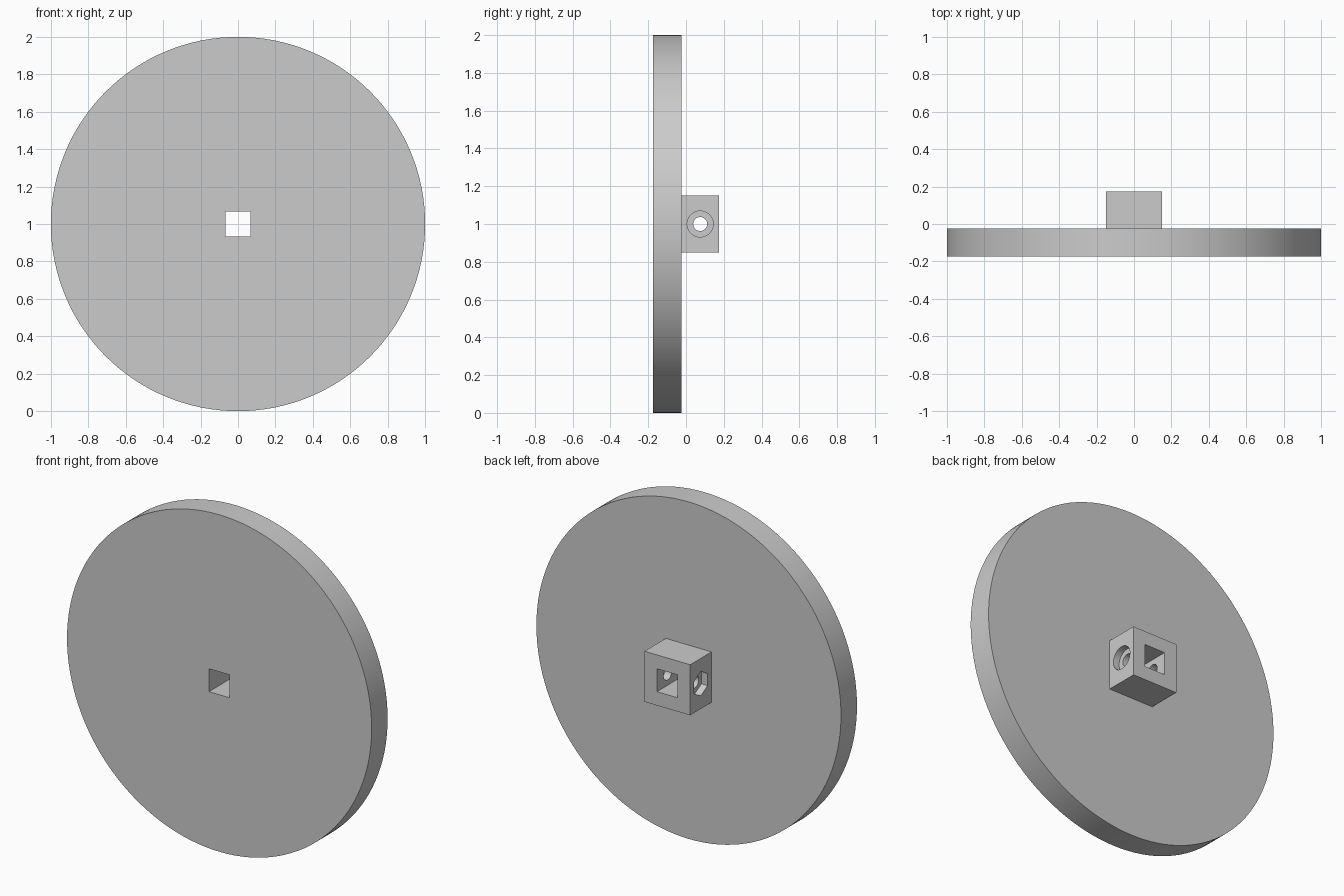
import bpy
import bmesh
from math import pi, radians
from mathutils import Matrix, Vector

cube = bpy.data.objects.get("Cube")
if cube:
    bpy.data.objects.remove(cube, do_unlink=True)

grey = bpy.data.materials.new("plain grey")
grey.use_nodes = True
color = (0.6, 0.6, 0.6, 1)
grey.diffuse_color = color
grey.node_tree.nodes["Principled BSDF"].inputs["Base Color"].default_value = color

CENTRE_Z = 1.0
HUB_Y = 0.075


def finish(name, bm):
    mesh = bpy.data.meshes.new(name)
    bm.to_mesh(mesh)
    bm.free()
    mesh.materials.append(grey)
    obj = bpy.data.objects.new(name, mesh)
    bpy.context.collection.objects.link(obj)
    return obj


def box(name, size, y):
    bm = bmesh.new()
    bmesh.ops.create_cube(bm, size=1)
    bmesh.ops.scale(bm, vec=Vector(size), verts=bm.verts)
    bmesh.ops.translate(bm, vec=(0, y, CENTRE_Z), verts=bm.verts)
    return finish(name, bm)


def prism(name, radius, length, sides, axis, x, y):
    """Cylinder or hexagon lying along the x or y axis."""
    bm = bmesh.new()
    bmesh.ops.create_cone(bm, cap_ends=True, segments=sides,
                          radius1=radius, radius2=radius, depth=length)
    turn = Matrix.Rotation(pi / 2, 4, "Y" if axis == "x" else "X")
    if axis == "x" and sides == 6:  # point of the hexagon upward
        corner = max((turn @ v.co).z for v in bm.verts)
        if corner < radius * 0.95:
            turn = turn @ Matrix.Rotation(pi / 6, 4, "Z")
    bm.transform(Matrix.Translation((x, y, CENTRE_Z)) @ turn)
    return finish(name, bm)


def cut(target, cutters):
    for cutter in cutters:
        mod = target.modifiers.new(cutter.name, "BOOLEAN")
        mod.operation = "DIFFERENCE"
        mod.solver = "EXACT"
        mod.object = cutter
    bpy.context.view_layer.update()
    graph = bpy.context.evaluated_depsgraph_get()
    mesh = bpy.data.meshes.new_from_object(target.evaluated_get(graph))
    target.modifiers.clear()
    target.data = mesh


# Wheel disc and the square hub block behind it
disc = prism("wheel_disc", 1.0, 0.15, 128, "y", 0, -0.1)
hub = box("hub_block", (0.3, 0.2, 0.3), HUB_Y)

# Square axle channel, screw hole, round head recess and hexagonal nut recess
axle = box("axle_cutter", (0.136, 1, 0.136), 0)
screw = prism("screw_cutter", 0.037, 0.6, 32, "x", 0, HUB_Y)
head = prism("head_cutter", 0.069, 0.1, 48, "x", 0.16, HUB_Y)
nut = prism("nut_cutter", 0.072, 0.1, 6, "x", -0.16, HUB_Y)

cut(disc, [axle])
cut(hub, [axle, screw, head, nut])
for cutter in (axle, screw, head, nut):
    bpy.data.objects.remove(cutter, do_unlink=True)

# Smooth rims with crisp edges
for part in (disc, hub):
    bpy.ops.object.select_all(action="DESELECT")
    part.select_set(True)
    bpy.context.view_layer.objects.active = part
    bpy.ops.object.shade_smooth_by_angle(angle=radians(30))
